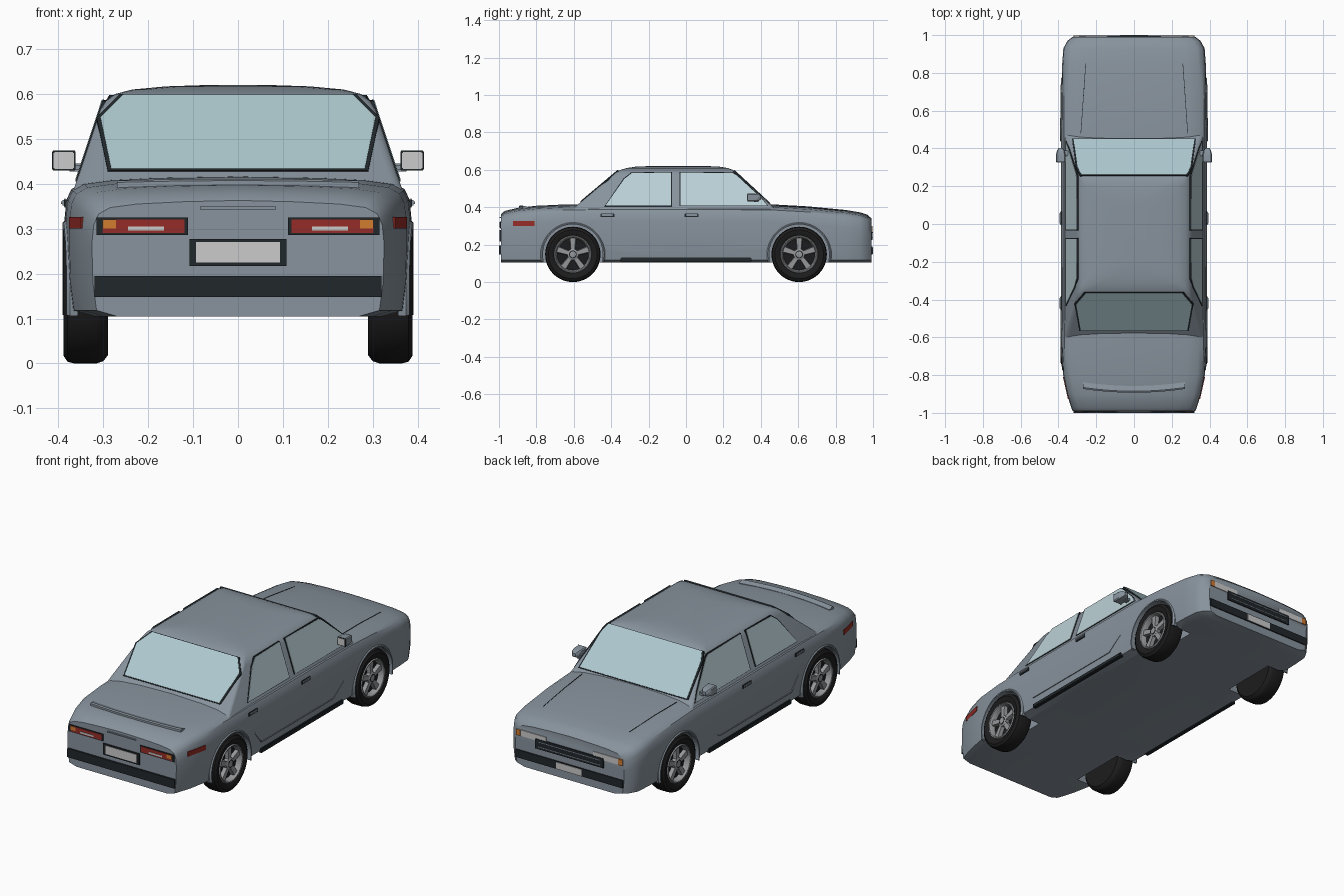
import bpy, bmesh, math
from mathutils import Vector, Matrix

if "Cube" in bpy.data.objects:
    bpy.data.objects.remove(bpy.data.objects["Cube"])

def mat(name, r, g, b):
    m = bpy.data.materials.new(name)
    m.diffuse_color = (r, g, b, 1)
    m.use_nodes = True
    m.node_tree.nodes["Principled BSDF"].inputs["Base Color"].default_value = m.diffuse_color
    return m

PAINT = mat("blue_grey_paint", .246, .292, .337)
METAL = mat("wheel_metal", .3, .31, .32)
DARK = mat("black_trim", .015, .02, .024)
RUBBER = mat("rubber", .012, .012, .013)
GLASS = mat("glass", .42, .58, .62)
SIDE_GLASS = mat("side_glass", .5, .64, .68)
RED = mat("red_lens", .3, .025, .02)
ORANGE = mat("orange_lens", .65, .2, .03)
WHITE = mat("white_lens", .75, .75, .72)

def smooth(o, angle=35):
    bpy.ops.object.select_all(action='DESELECT')
    o.select_set(True)
    bpy.context.view_layer.objects.active = o
    bpy.ops.object.shade_smooth_by_angle(angle=math.radians(angle))

def to_object(name, bm, m=PAINT, angle=35):
    bmesh.ops.recalc_face_normals(bm, faces=bm.faces[:])
    me = bpy.data.meshes.new(name)
    bm.to_mesh(me)
    bm.free()
    o = bpy.data.objects.new(name, me)
    bpy.context.collection.objects.link(o)
    me.materials.append(m)
    smooth(o, angle)
    return o

def loft(name, rings, m=PAINT, caps=True, angle=35):
    bm = bmesh.new()
    vs = [[bm.verts.new(p) for p in r] for r in rings]
    n = len(vs[0])
    for a, b in zip(vs, vs[1:]):
        for i in range(n):
            bm.faces.new((a[i], a[(i+1) % n], b[(i+1) % n], b[i]))
    if caps:
        bm.faces.new(vs[0])
        bm.faces.new(vs[-1])
    return to_object(name, bm, m, angle)

def panel(name, pts, m=PAINT, t=.004, grow=0.0):
    """Thin plate on the outside of the car; grow widens its outline."""
    pts = [Vector(p) for p in pts]
    c = sum(pts, Vector()) / len(pts)
    n = (pts[1]-pts[0]).cross(pts[2]-pts[1]).normalized()
    if n.dot(c - Vector((0, 0, .2))) < 0:
        n = -n
    pts = [p + (p-c).normalized()*grow for p in pts]
    return loft(name, [[p - n*.006 for p in pts], [p + n*t for p in pts]], m)

def rect(name, x0, x1, z0, z1, y, m=PAINT, t=.004, grow=0.0):
    return panel(name, [(x0, y, z0), (x1, y, z0), (x1, y, z1), (x0, y, z1)], m, t, grow)

def box(name, c, size, m=PAINT, bev=.004):
    bm = bmesh.new()
    bmesh.ops.create_cube(bm, size=1, matrix=Matrix.Translation(c) @ Matrix.Diagonal((*size, 1)))
    bmesh.ops.bevel(bm, geom=bm.edges[:], offset=bev, segments=2, affect='EDGES')
    return to_object(name, bm, m)

def circle(x, y, z, r, n=48):
    return [(x, y + r*math.cos(2*math.pi*i/n), z + r*math.sin(2*math.pi*i/n)) for i in range(n)]

# Lower body: stations of (y, half width, shoulder height)
ST = [(-.99, .325, .35), (-.97, .333, .367), (-.9, .355, .384), (-.8, .375, .395), (-.65, .383, .402),
      (-.45, .385, .405), (0, .386, .405), (.45, .386, .403), (.65, .385, .392), (.85, .38, .373),
      (.93, .374, .36), (.97, .352, .347), (.991, .325, .328)]

def station(y, k):
    for a, b in zip(ST, ST[1:]):
        if y <= b[0]:
            return a[k] + (b[k]-a[k])*(y-a[0])/(b[0]-a[0])

def section(y, w, zt):
    half = [(w-.055, .105), (w-.01, .118), (w-.002, .18), (w, .25), (w, zt-.08), (w-.004, zt-.04),
            (w-.015, zt-.017), (w-.04, zt-.003), (w-.1, zt+.005), (w-.2, zt+.01)]
    return [(x, y, z) for x, z in half] + [(0, y, zt+.013)] + [(-x, y, z) for x, z in reversed(half)] + [(0, y, .105)]

body = loft("body", [section(*s) for s in ST])
WY, WZ = .605, .148
for sy in (-1, 1):
    for s in (-1, 1):
        cut = loft("wheel_well_cutter", [circle(s*.26, sy*WY, WZ, .163), circle(s*.5, sy*WY, WZ, .163)])
        cut.hide_render = True
        md = body.modifiers.new("well", 'BOOLEAN')
        md.operation, md.solver, md.object = 'DIFFERENCE', 'EXACT', cut
        bpy.context.view_layer.objects.active = body
        bpy.ops.object.modifier_apply(modifier="well")
        bpy.data.objects.remove(cut)
smooth(body)

# Cabin: stacked rounded rectangles, straight-sided up to the roof edge
def side_x(z): return .368 - (z-.38)*.332
def front_y(z): return .49 - (z-.38)*1.083
def rear_y(z): return -.62 + (z-.38)*1.19

def layer(z, yr, yf, w, r=.02):
    ring = []
    for cx, cy, a0 in ((w-r, yf-r, 0), (r-w, yf-r, 90), (r-w, yr+r, 180), (w-r, yr+r, 270)):
        ring += [(cx + r*math.cos(math.radians(a0+k*22.5)), cy + r*math.sin(math.radians(a0+k*22.5)), z) for k in range(5)]
    return ring

loft("cabin", [layer(z, rear_y(z), front_y(z), side_x(z)) for z in (.36, .565)] +
     [layer(.585, rear_y(.585), front_y(.585), .294), layer(.6, -.35, .25, .274, .03), layer(.61, -.315, .222, .235, .05),
      layer(.617, -.27, .18, .16, .06), layer(.62, -.2, .12, .07, .06)])

# Glass with dark surrounds
def window(name, pts):
    panel(name + "_surround", pts, DARK, .003, .009)
    panel(name, pts, GLASS, .005)

def mirrored(pts): return pts + [(-x, y, z) for x, y, z in reversed(pts)]

window("windshield", mirrored([(.32, front_y(.42), .42), (.298, front_y(.56), .56), (.278, front_y(.594), .594)]))
window("rear_window", mirrored([(.282, rear_y(.43), .43), (.306, rear_y(.545), .545), (.255, rear_y(.595), .595)]))
for s in (-1, 1):
    for nm, poly in (("front_side_window", [(-.03, .408), (.435, .408), (.4, .45), (.27, .57), (.25, .581), (-.03, .585)]),
                     ("rear_side_window", [(-.08, .408), (-.08, .585), (-.29, .581), (-.33, .55), (-.43, .408)])):
        pts = [(s*side_x(z), y, z) for y, z in poly]
        panel(nm + "_surround", pts, DARK, .0025, .006)
        panel(nm, pts, SIDE_GLASS, .004)

# Wheels: tyre, rim, spokes, hub and arch lip
TYRE = [(.29, .09), (.29, .13), (.3, .143), (.315, .148), (.365, .148), (.38, .144), (.389, .13), (.388, .112), (.38, .1), (.355, .098)]
RIM = [(.355, .084), (.374, .087), (.385, .092), (.386, .097), (.38, .101)]
for sy in (-1, 1):
    y0 = sy*WY
    for s in (-1, 1):
        loft("tyre", [circle(s*x, y0, WZ, r) for x, r in TYRE], RUBBER)
        loft("rim", [circle(s*x, y0, WZ, r) for x, r in RIM], METAL, caps=False)
        loft("hub", [circle(s*x, y0, WZ, r, 24) for x, r in ((.35, .03), (.376, .03), (.38, .022), (.382, .012))], METAL)
        loft("hub_ring", [circle(s*x, y0, WZ, r, 24) for x, r in ((.375, .021), (.3815, .021), (.3815, .016), (.375, .016))], DARK)
        bm = bmesh.new()
        for k in range(5):
            rot = Matrix.Translation((0, y0, WZ)) @ Matrix.Rotation(k*math.tau/5, 4, 'X')
            rings = [[bm.verts.new(rot @ Vector((s*x, h*wd, r))) for x, h in ((.354, -1), (x1, -.8), (x1, .8), (.354, 1))]
                     for r, wd, x1 in ((.015, .012, .376), (.09, .019, .374))]
            for i in range(4):
                j = (i+1) % 4
                bm.faces.new((rings[0][i], rings[0][j], rings[1][j], rings[1][i]))
        to_object("wheel_spokes", bm, METAL)
        lip = []
        for k in range(33):
            a = math.radians(-14 + 208*k/32)
            c, sn = math.cos(a), math.sin(a)
            w = station(y0 + .165*c, 1)
            lip.append([(s*(w+dx), y0 + r*c, WZ + r*sn) for dx, r in ((-.02, .16), (.004, .16), (.005, .166), (-.003, .173), (-.02, .173))])
        loft("arch_lip", lip)

# Side details
def side_strip(name, s, y0, y1, z0, z1, m=PAINT, t=.003):
    pts = [(s*station(y, 1), y, z) for y, z in ((y0, z0), (y1, z0), (y1, z1), (y0, z1))]
    panel(name, pts, m, t)

for s in (-1, 1):
    box("sill_strip", (s*.376, 0, .12), (.022, .7, .024), DARK)
    side_strip("side_marker", s, -.925, -.81, .3, .326, RED)
    for y in (-.42, .03):
        box("handle_recess", (s*.385, y, .357), (.006, .074, .02), DARK, .002)
        box("door_handle", (s*.389, y, .358), (.01, .062, .012), PAINT, .003)
    for nm, a, b in (("door_crease", (-.35, .168), (.26, .168)), ("rear_crease", (-.35, .168), (-.41, .24)),
                     ("front_crease", (.26, .168), (.35, .23))):
        panel(nm, [(s*.384, a[0], a[1]), (s*.384, b[0], b[1]), (s*.384, b[0]+.003, b[1]+.004), (s*.384, a[0]+.003, a[1]+.004)], PAINT, .003)
    # Door mirrors
    loft("mirror_shell", [[(s*(.388+u*k), y, .452+v*k) for u, v in
         ((-.026, -.017), (-.021, -.022), (.021, -.022), (.026, -.017), (.026, .017), (.021, .022), (-.021, .022), (-.026, .017))]
         for y, k in ((.33, 1), (.365, .97), (.39, .75), (.402, .4))])
    box("mirror_rim", (s*.388, .33, .452), (.052, .004, .044), DARK, .0015)
    box("mirror_glass", (s*.388, .328, .452), (.045, .004, .037), WHITE, .0015)
    box("mirror_arm", (s*.357, .375, .436), (.045, .03, .018))
    # Bonnet seams, following the bonnet height
    seam = [(y, .257 + (.85-y)*.07, station(y, 2)+.0065) for y in (.85, .65, .48)]
    for a, b in zip(seam, seam[1:]):
        panel("bonnet_seam", [(s*a[1], a[0], a[2]), (s*a[1]+.003, a[0], a[2]), (s*b[1]+.003, b[0], b[2]), (s*b[1], b[0], b[2])], DARK, .001)
    # Tail lights and headlights
    yr, yf = -.99, .991
    rect("tail_light_frame", s*.115, s*.311, .287, .324, yr, DARK, .004, .004)
    rect("tail_light", s*.119, s*.302, .291, .321, yr, RED, .006)
    rect("rear_indicator", s*.272, s*.302, .3, .32, yr, ORANGE, .008)
    rect("reverse_light", s*.165, s*.245, .296, .305, yr, WHITE, .008)
    rect("headlight", s*.14, s*.318, .268, .3, yf, WHITE, .004)
    rect("front_indicator", s*.292, s*.318, .268, .3, yf, ORANGE, .006)

# Rear and front centre details
rect("rear_plate_frame", -.103, .103, .218, .276, yr, DARK, .006, .005)
rect("rear_plate", -.093, .093, .225, .27, yr, WHITE, .008)
rect("rear_bumper", -.32, .32, .148, .195, yr, DARK, .01)
rect("boot_trim", -.085, .085, .343, .349, yr, PAINT, .006)
rect("grille", -.2, .2, .226, .278, yf, DARK, .006, .003)
for z in (.239, .265):
    rect("grille_bar", -.185, .185, z-.002, z+.002, yf, PAINT, .008)
rect("front_bumper", -.32, .32, .148, .19, yf, DARK, .006)
rect("front_plate", -.075, .075, .15, .186, yf, WHITE, .009)

# Boot lid spoiler, gently bowed
sp = []
for k in range(-8, 9):
    x = k*.27/8
    y = -.875 + .02*(k/8)**2
    z = .398 - .004*(k/8)**2
    sp.append([(x, y+.018, z-.01), (x, y+.018, z+.005), (x, y-.01, z+.013), (x, y-.018, z+.009), (x, y-.018, z-.012)])
loft("boot_spoiler", sp)
